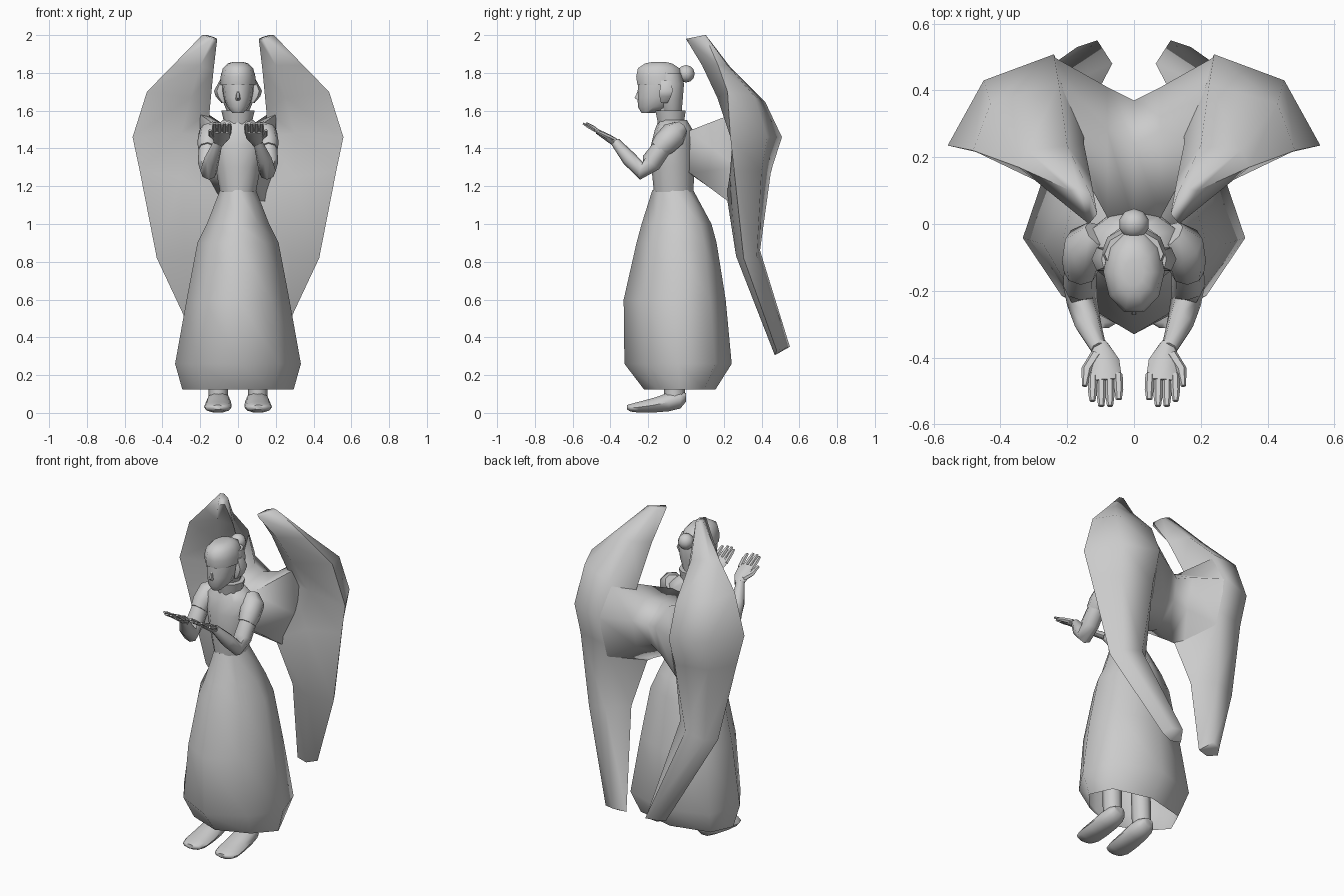
import bpy, bmesh, math
from mathutils import Vector


def loft(name, rings, caps=True, mirror=False, angle=50):
    """Skin a list of equal-length point rings."""
    bm = bmesh.new()
    vs = [[bm.verts.new(p) for p in r] for r in rings]
    n = len(vs[0])
    for a, b in zip(vs, vs[1:]):
        for i in range(n):
            j = (i + 1) % n
            bm.faces.new((a[i], a[j], b[j], b[i]))
    if caps:
        bm.faces.new(vs[0])
        bm.faces.new(vs[-1])
    bmesh.ops.recalc_face_normals(bm, faces=bm.faces)
    me = bpy.data.meshes.new(name)
    bm.to_mesh(me)
    bm.free()
    ob = bpy.data.objects.new(name, me)
    bpy.context.collection.objects.link(ob)
    if mirror:
        ob.modifiers.new("mirror", 'MIRROR').use_mirror_merge = False
    smooth(ob, angle)
    return ob


def smooth(ob, angle=50):
    bpy.ops.object.select_all(action='DESELECT')
    ob.select_set(True)
    bpy.context.view_layer.objects.active = ob
    bpy.ops.object.shade_smooth_by_angle(angle=math.radians(angle))


def tube(name, path, n=8, flat=None, outline=None, **kw):
    """Elliptical rings (x, y, z, half width, half depth) along a path."""
    outline = outline or [(math.cos(2 * math.pi * k / n), math.sin(2 * math.pi * k / n)) for k in range(n)]
    pts = [Vector(p[:3]) for p in path]
    rings = []
    for i, p in enumerate(path):
        t = Vector(flat) if flat else (pts[min(i + 1, len(pts) - 1)] - pts[max(i - 1, 0)]).normalized()
        u = Vector((1, 0, 0))
        u = (u - t * u.dot(t)).normalized()
        v = t.cross(u)
        rings.append([pts[i] + u * p[3] * a + v * p[4] * b for a, b in outline])
    return loft(name, rings, **kw)


UP = (0, 0, 1)

# Dress
skirt_outline = [(1, 0), (.8, .69), (0, 1), (-.8, .69), (-1, 0), (-.65, -.61), (0, -1), (.65, -.61)]
tube("skirt", [(0, -.07, 1.18, .095, .108), (0, -.05, 1.0, .165, .185), (0, -.05, .9, .215, .212),
               (0, -.06, .6, .272, .27), (0, -.042, .26, .333, .284), (0, -.033, .125, .295, .19)],
     flat=UP, outline=skirt_outline, caps=False, angle=70)
tube("bodice", [(0, -.065, 1.17, .095, .105), (0, -.07, 1.3, .12, .113), (0, -.07, 1.42, .145, .115),
                (0, -.065, 1.5, .145, .1), (0, -.07, 1.55, .08, .075)], n=12, flat=UP)
tube("collar", [(0, -.08, 1.53, .072, .072), (0, -.082, 1.6, .088, .084), (0, -.09, 1.6, .06, .06)],
     n=10, flat=UP)
tube("neck", [(0, -.09, 1.53, .045, .05), (0, -.1, 1.65, .045, .05)], flat=UP)

# Head and hair
tube("head", [(0, -.2, 1.587, .028, .035), (0, -.17, 1.62, .058, .085), (0, -.153, 1.67, .075, .103),
              (0, -.15, 1.74, .083, .105), (0, -.15, 1.8, .075, .1)], n=12, flat=UP)
tube("hair_back", [(0, -.075, 1.6, .06, .055), (0, -.08, 1.66, .085, .066), (0, -.085, 1.74, .098, .078),
                   (0, -.09, 1.8, .088, .07)], n=10, flat=UP)
tube("hair_top", [(0, -.138, 1.735, .092, .125), (0, -.142, 1.78, .092, .128), (0, -.145, 1.825, .08, .115),
                  (0, -.145, 1.85, .055, .075), (0, -.145, 1.857, .03, .04)], n=10, flat=UP)
tube("ear_hair", [(.075, -.115, 1.64, .012, .02), (.09, -.11, 1.675, .028, .035), (.097, -.105, 1.705, .03, .04),
                  (.085, -.105, 1.76, .012, .03)], n=6, flat=UP, mirror=True)
tube("nose", [(0, -.245, 1.652, .012, .008), (0, -.257, 1.668, .012, .018), (0, -.246, 1.71, .005, .007)],
     n=6, flat=UP)
bpy.ops.mesh.primitive_uv_sphere_add(segments=10, ring_count=6, radius=.046, location=(0, 0, 1.795))
bpy.context.object.name = "hair_bun"
smooth(bpy.context.object)

# Arms and hands, held out palms up
tube("sleeve", [(.11, -.03, 1.505, .045, .045), (.145, -.065, 1.475, .066, .07), (.158, -.115, 1.425, .058, .065),
                (.16, -.145, 1.395, .05, .052)], mirror=True)
tube("arm", [(.16, -.11, 1.43, .048, .05), (.162, -.185, 1.325, .05, .055), (.155, -.235, 1.28, .046, .046),
             (.138, -.3, 1.345, .04, .04), (.105, -.375, 1.435, .024, .025)], mirror=True)
tube("palm", [(.102, -.36, 1.422, .024, .022), (.09, -.41, 1.455, .046, .02), (.085, -.47, 1.49, .05, .013)],
     mirror=True)
for i, tip in enumerate((-.525, -.545, -.545, -.53)):
    d = (i - 1.5) * .025
    tube("finger_%d" % (i + 1), [(.085 + d, -.45, 1.48, .0135, .011), (.085 + d * 1.05, tip + .03, 1.515, .0135, .01),
                                 (.085 + d * 1.05, tip, 1.533, .009, .006)], n=6, mirror=True)
tube("thumb", [(.112, -.39, 1.45, .018, .015), (.141, -.435, 1.472, .017, .013), (.148, -.485, 1.497, .008, .007)],
     n=6, mirror=True)

# Legs and shoes
tube("leg", [(.105, -.07, .6, .06, .06), (.103, -.065, .3, .055, .055), (.105, -.06, .06, .05, .055)],
     flat=UP, mirror=True)
tube("shoe", [(.103, 0, .082, .035, .024), (.103, -.03, .068, .058, .047), (.103, -.09, .058, .066, .052),
              (.105, -.17, .041, .071, .041), (.107, -.25, .03, .073, .03), (.107, -.295, .027, .058, .021),
              (.107, -.312, .03, .03, .012)], n=10, flat=(0, -1, 0), mirror=True)

# Wings: rings run outer edge, outer back, back ridge, inner edge, front
loft("wing", [
    [(.19, .10, 2.0), (.165, .105, 2.0), (.13, .09, 1.99), (.11, .03, 1.98), (.135, .0, 1.98)],
    [(.345, .17, 1.84), (.32, .22, 1.84), (.20, .235, 1.83), (.13, .14, 1.81), (.2, .085, 1.84)],
    [(.482, .22, 1.70), (.43, .36, 1.68), (.225, .42, 1.645), (.15, .24, 1.6), (.25, .165, 1.67)],
    [(.558, .235, 1.46), (.45, .43, 1.46), (.24, .508, 1.46), (.15, .32, 1.46), (.3, .25, 1.48)],
    [(.52, .255, 1.28), (.43, .4, 1.28), (.24, .45, 1.28), (.1, .215, 1.15), (.3, .23, 1.25)],
    [(.43, .305, .82), (.39, .375, .83), (.27, .392, .86), (.165, .29, .86), (.28, .265, .83)],
    [(.2, .48, .33), (.17, .53, .345), (.11, .55, .35), (.065, .48, .315), (.13, .47, .305)],
], mirror=True, angle=85)

# Root bridging both wings to the back of the bodice
side = [(.2, .24, 1.58), (.215, .41, 1.62), (.24, .5, 1.46), (.23, .43, 1.2), (.15, .25, 1.1), (.2, .27, 1.3)]
mid = [(.08, .02, 1.495), (.08, .28, 1.53), (.08, .41, 1.45), (.08, .36, 1.27), (.08, .2, 1.14), (.08, .02, 1.27)]
core = [(0, .0, 1.49), (0, .24, 1.52), (0, .37, 1.43), (0, .34, 1.3), (0, .2, 1.18), (0, .0, 1.28)]
flip = lambda ring: [(-x, y, z) for x, y, z in ring]
loft("wing_root", [side, mid, core, flip(mid), flip(side)], angle=85)
